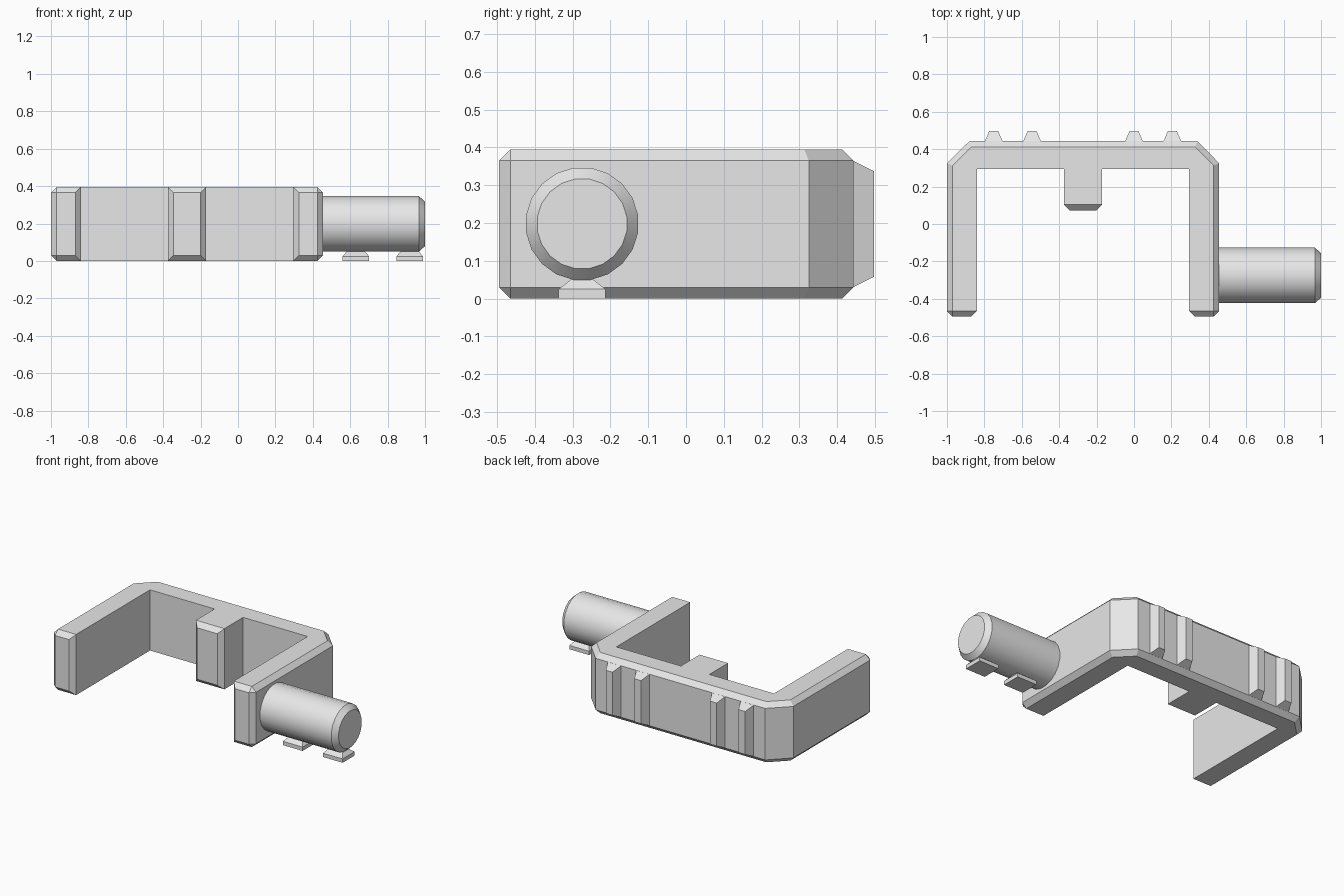
import bpy
import bmesh
import math
from mathutils import Matrix

if "Cube" in bpy.data.objects:
    bpy.data.objects.remove(bpy.data.objects["Cube"], do_unlink=True)

HEIGHT = 0.395
BEVEL = 0.03

grey = bpy.data.materials.new("light grey")
grey.use_nodes = True
grey.diffuse_color = (0.8, 0.8, 0.8, 1)
grey.node_tree.nodes["Principled BSDF"].inputs["Base Color"].default_value = (0.8, 0.8, 0.8, 1)


def finish(bm, name):
    bmesh.ops.recalc_face_normals(bm, faces=bm.faces[:])
    mesh = bpy.data.meshes.new(name)
    bm.to_mesh(mesh)
    bm.free()
    mesh.materials.append(grey)
    obj = bpy.data.objects.new(name, mesh)
    bpy.context.collection.objects.link(obj)
    return obj


def loft(name, rings):
    """Join rings of equal point count and cap both ends."""
    bm = bmesh.new()
    loops = [[bm.verts.new(p) for p in ring] for ring in rings]
    for a, b in zip(loops, loops[1:]):
        for i in range(len(a)):
            j = (i + 1) % len(a)
            bm.faces.new((a[i], a[j], b[j], b[i]))
    bm.faces.new(loops[0])
    bm.faces.new(loops[-1])
    return finish(bm, name)


def rect(cx, cy, hx, hy):
    return [(cx + sx * hx, cy + sy * hy) for sx, sy in ((-1, -1), (1, -1), (1, 1), (-1, 1))]


# Bracket: extruded outline, chamfered on the outer rim and the three free ends
outline = [(-1, -0.495), (-0.84, -0.495), (-0.84, 0.295), (-0.375, 0.295),
           (-0.375, 0.073), (-0.17, 0.073), (-0.17, 0.295), (0.295, 0.295),
           (0.295, -0.495), (0.455, -0.495), (0.455, 0.325), (0.34, 0.443),
           (-0.88, 0.443), (-1, 0.325)]
ends = (0, 4, 8)
bm = bmesh.new()
low = [bm.verts.new((x, y, 0)) for x, y in outline]
high = [bm.verts.new((x, y, HEIGHT)) for x, y in outline]
bm.faces.new(low)
bm.faces.new(high)
chamfered = set()
for i in range(len(outline)):
    j = (i + 1) % len(outline)
    face = bm.faces.new((low[i], low[j], high[j], high[i]))
    if i in ends:
        chamfered.update(face.edges)
    elif i > 8:
        chamfered.update(e for e in face.edges
                         if abs(e.verts[0].co.z - e.verts[1].co.z) < 0.01)
bmesh.ops.recalc_face_normals(bm, faces=bm.faces[:])
bmesh.ops.bevel(bm, geom=list(chamfered), offset=BEVEL, offset_type='OFFSET',
                segments=1, profile=0.5, affect='EDGES', clamp_overlap=False)
finish(bm, "bracket")

# Tapered ribs on the back wall
for n, x in enumerate((-0.75, -0.545, 0, 0.205)):
    rings = [[(px, y, pz) for px, pz in rect(x, HEIGHT / 2, hx, hz)]
             for y, hx, hz in ((0.435, 0.05, 0.168), (0.443, 0.047, 0.167), (0.497, 0.024, 0.14))]
    loft(f"back_rib_{n + 1}", rings)

# Round side handle with a chamfered tip
SIDES = 20
rings = []
for x, r in ((0.44, 0.15), (0.968, 0.15), (1.0, 0.12)):
    angles = [2 * math.pi * (k + 0.5) / SIDES for k in range(SIDES)]
    rings.append([(x, -0.275 + r * math.sin(a), 0.198 + r * math.cos(a)) for a in angles])
handle = loft("side_handle", rings)
bpy.context.view_layer.objects.active = handle
handle.select_set(True)
bpy.ops.object.shade_smooth_by_angle(angle=math.radians(30))
handle.select_set(False)

# Small feet under the handle
for n, x in enumerate((0.63, 0.918)):
    rings = [[(px, py, z) for px, py in rect(x, -0.275, hx, hy)]
             for z, hx, hy in ((0, 0.071, 0.062), (0.025, 0.071, 0.062), (0.055, 0.044, 0.024))]
    loft(f"handle_foot_{n + 1}", rings)
